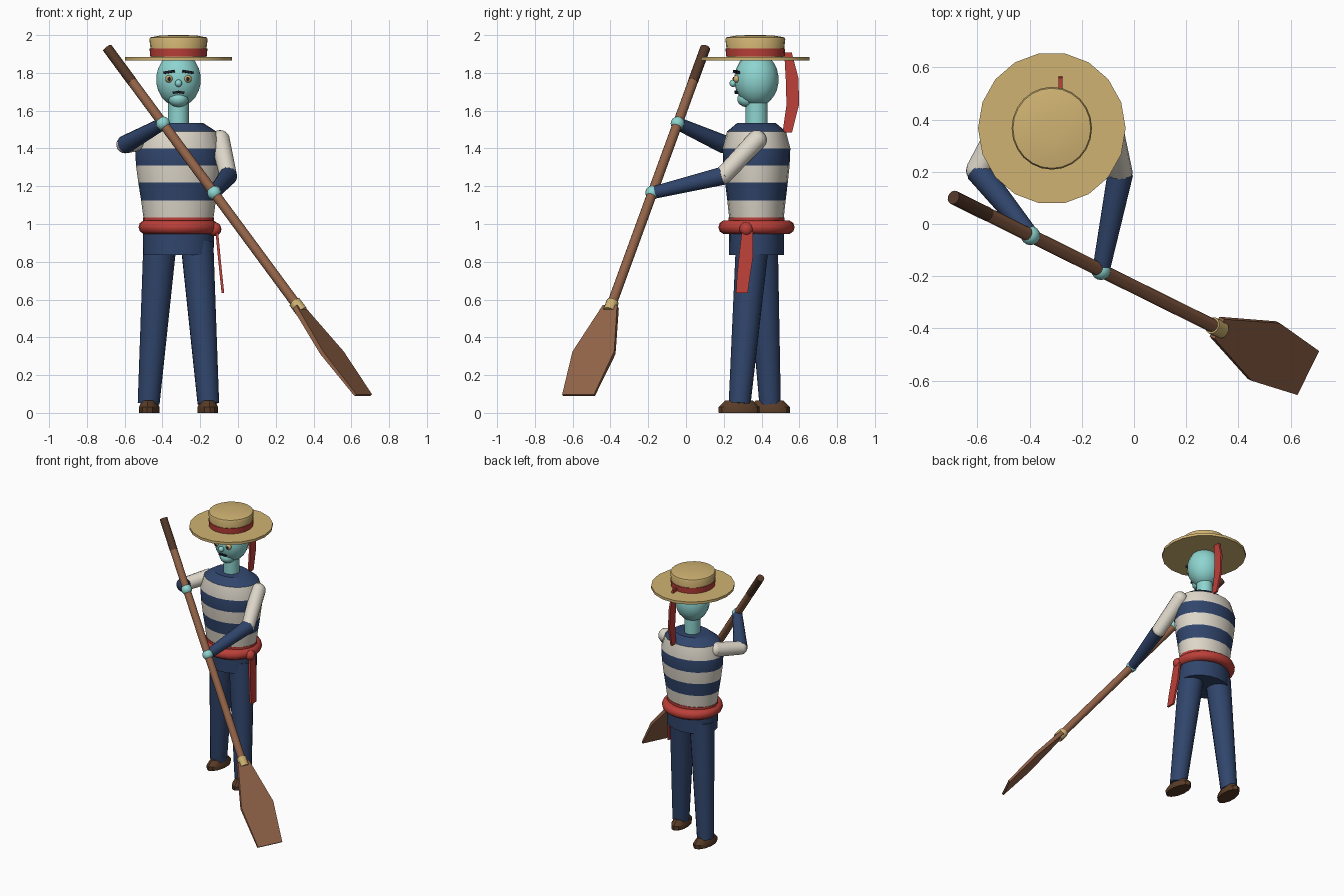
import bpy, bmesh, math
from mathutils import Vector, Matrix

if "Cube" in bpy.data.objects:
    bpy.data.objects.remove(bpy.data.objects["Cube"], do_unlink=True)


def material(name, rgb):
    m = bpy.data.materials.new(name)
    m.use_nodes = True
    m.diffuse_color = (*rgb, 1)
    m.node_tree.nodes["Principled BSDF"].inputs["Base Color"].default_value = (*rgb, 1)
    return m


SKIN = material("pale turquoise", (0.27, 0.66, 0.63))
NAVY = material("navy", (0.03, 0.06, 0.15))
WHITE = material("off white", (0.73, 0.68, 0.59))
RED = material("red", (0.50, 0.05, 0.04))
STRAW = material("straw", (0.63, 0.45, 0.17))
WOOD = material("oar wood", (0.29, 0.125, 0.065))
GRIP = material("dark wood", (0.09, 0.04, 0.022))
LEATHER = material("shoe leather", (0.10, 0.045, 0.02))
INK = material("near black", (0.012, 0.012, 0.02))

CX, CY = -0.315, 0.373   # body axis


def finish(name, bm, *mats, rule=None, angle=35):
    bmesh.ops.recalc_face_normals(bm, faces=bm.faces)
    me = bpy.data.meshes.new(name)
    if rule:
        for f in bm.faces:
            f.material_index = rule(f.calc_center_median())
    bm.to_mesh(me)
    bm.free()
    for m in mats:
        me.materials.append(m)
    ob = bpy.data.objects.new(name, me)
    bpy.context.collection.objects.link(ob)
    bpy.ops.object.select_all(action='DESELECT')
    ob.select_set(True)
    bpy.context.view_layer.objects.active = ob
    bpy.ops.object.shade_smooth_by_angle(angle=math.radians(angle))
    return ob


def loft(name, rings, *mats, **kw):
    """Skin a list of equal closed rings and cap both ends."""
    bm = bmesh.new()
    loops = [[bm.verts.new(p) for p in ring] for ring in rings]
    n = len(loops[0])
    for a, b in zip(loops, loops[1:]):
        for i in range(n):
            j = (i + 1) % n
            bm.faces.new((a[i], a[j], b[j], b[i]))
    bm.faces.new(loops[0])
    bm.faces.new(loops[-1])
    return finish(name, bm, *mats, **kw)


def lathe(name, profile, x, y, ratio, *mats, segs=20, turn=0, **kw):
    """Elliptical turned shape from (x radius, z) points."""
    rot = Matrix.Rotation(turn, 3, 'Z')
    rings = []
    for r, z in profile:
        angles = [math.tau * i / segs for i in range(segs)]
        rings.append([Vector((x, y, z)) + rot @ Vector((r * math.cos(a), r * ratio * math.sin(a), 0))
                      for a in angles])
    return loft(name, rings, *mats, **kw)


def limb(name, a, b, ra, rb, mat, segs=14):
    a, b = Vector(a), Vector(b)
    q = (b - a).to_track_quat('Z', 'Y')
    angles = [math.tau * i / segs for i in range(segs)]
    rings = [[p + q @ Vector((r * math.cos(t), r * math.sin(t), 0)) for t in angles]
             for p, r in ((a, ra), (b, rb))]
    return loft(name, rings, mat)


def ball(name, c, r, mat, scale=(1, 1, 1), segs=16):
    bm = bmesh.new()
    bmesh.ops.create_uvsphere(bm, u_segments=segs, v_segments=segs * 5 // 8, radius=r)
    bmesh.ops.transform(bm, matrix=Matrix.Translation(c) @ Matrix.Diagonal((*scale, 1)), verts=bm.verts)
    return finish(name, bm, mat)


def box(name, c, size, mat, tilt=0, yaw=0):
    bm = bmesh.new()
    bmesh.ops.create_cube(bm, size=1)
    m = (Matrix.Translation(c) @ Matrix.Rotation(yaw, 4, 'Z') @ Matrix.Rotation(tilt, 4, 'Y')
         @ Matrix.Diagonal((*size, 1)))
    bmesh.ops.transform(bm, matrix=m, verts=bm.verts)
    return finish(name, bm, mat)


def ribbon(name, path, mat, thick=0.014):
    """Strip from (x, y, z, width along y) stations."""
    h = thick / 2
    rings = [[(x - h, y - w / 2, z), (x + h, y - w / 2, z), (x + h, y + w / 2, z), (x - h, y + w / 2, z)]
             for x, y, z, w in path]
    return loft(name, rings, mat)


# Striped jersey
lathe("jersey", [(0.18, 1.0), (0.185, 1.03), (0.198, 1.125), (0.213, 1.22), (0.225, 1.31),
                 (0.23, 1.40), (0.20, 1.49), (0.13, 1.535)], CX, CY, 0.78, WHITE, NAVY,
      rule=lambda c: 1 if c.z > 1.49 or 1.31 < c.z < 1.40 or 1.125 < c.z < 1.22 else 0)

# Trousers and shoes
lathe("hips", [(0.186, 0.835), (0.188, 0.97)], CX, CY, 0.78, NAVY)
for side, s, top_y, foot_y in (("right", -1, 0.40, 0.445), ("left", 1, 0.352, 0.284)):
    limb(side + "_leg", (CX + s * 0.098, top_y, 0.90), (CX + s * 0.158, foot_y, 0.05), 0.088, 0.058, NAVY)
    lathe(side + "_shoe", [(0.054, 0), (0.055, 0.03), (0.036, 0.066)],
          CX + s * 0.155, foot_y - 0.003, 2.0, LEATHER, segs=12, turn=s * 0.1)

# Waist sash with knot and hanging end
lathe("sash_band", [(0.188, 0.96), (0.188, 1.035)], CX, CY, 0.79, RED)
bm = bmesh.new()
sections = []
for i in range(24):
    a = math.tau * i / 24
    radii = [(math.cos(t), math.sin(t)) for t in (math.tau * k / 10 for k in range(10))]
    sections.append([bm.verts.new((CX + (0.175 + 0.037 * u) * math.cos(a),
                                   CY + (0.165 + 0.037 * u) * math.sin(a), 0.983 + 0.037 * v)) for u, v in radii])
for i in range(24):
    a, b = sections[i], sections[(i + 1) % 24]
    for k in range(10):
        bm.faces.new((a[k], a[k - 1], b[k - 1], b[k]))
finish("sash_roll", bm, RED, angle=45)
ball("sash_knot", (-0.125, 0.32, 0.973), 0.037, RED)
ribbon("sash_end", [(-0.112, 0.325, 0.96, 0.06), (-0.10, 0.318, 0.83, 0.075),
                    (-0.09, 0.305, 0.73, 0.07), (-0.08, 0.296, 0.635, 0.062)], RED)

# Neck and head
lathe("neck", [(0.056, 1.50), (0.056, 1.68)], CX, CY, 1.05, SKIN, segs=14)
ball("head", (CX, CY, 1.765), 0.12, SKIN, (1, 0.98, 1.19), 18)
ball("chin", (CX, 0.325, 1.662), 0.055, SKIN, (1, 1, 0.8), 12)
ball("nose", (CX, 0.25, 1.745), 0.02, SKIN, segs=10)
for side, s in (("right", -1), ("left", 1)):
    ball(side + "_eye", (CX + s * 0.05, 0.268, 1.768), 0.02, STRAW, (1, 0.9, 1), 12)
    ball(side + "_pupil", (CX + s * 0.05, 0.252, 1.768), 0.01, INK, (1, 0.5, 1), 10)
    box(side + "_brow", (CX + s * 0.05, 0.267, 1.805), (0.058, 0.02, 0.013), INK, s * 0.15, s * 0.35)
    box(side + "_lip", (CX + s * 0.014, 0.266, 1.697), (0.032, 0.016, 0.012), INK, s * 0.18, s * 0.15)

# Straw hat
lathe("hat_brim", [(0.283, 1.866), (0.283, 1.885)], CX, 0.367, 1.03, STRAW, segs=18)
lathe("hat_crown", [(0.143, 1.88), (0.154, 1.978), (0.149, 1.988), (0.10, 1.997), (0.04, 2.0)],
      CX, 0.367, 1.03, STRAW, segs=24)
lathe("hat_band", [(0.15, 1.886), (0.153, 1.928)], CX, 0.367, 1.03, RED, segs=24)
ribbon("hat_ribbon", [(-0.282, 0.54, 1.907, 0.04), (-0.28, 0.562, 1.77, 0.068), (-0.275, 0.565, 1.63, 0.066),
                      (-0.27, 0.536, 1.485, 0.05)], RED)

# Oar: points along the shaft, 0 at the handle and 1 at the collar
START, SPAN = Vector((-0.692, 0.102, 1.932)), Vector((1.01, -0.50, -1.37))


def along(t):
    return START + SPAN * t


limb("oar_grip", along(0), along(0.13), 0.027, 0.027, GRIP)
limb("oar_shaft", along(0.13), along(1.0), 0.026, 0.026, WOOD)
limb("oar_collar", along(0.982), along(1.018), 0.033, 0.033, STRAW)
across = Vector((0.443, 0.896, 0))
face = SPAN.cross(across).normalized()
stations = []
for t, half, thick in ((1.0, 0.042, 0.014), (1.178, 0.123, 0.011), (1.342, 0.094, 0.007)):
    c = along(t)
    stations.append([c + across * half * u + face * thick * v for u, v in ((-1, -1), (1, -1), (1, 1), (-1, 1))])
loft("oar_blade", stations, WOOD)

# Arms reaching to the oar
for side, shoulder, elbow, hold in (("right", (-0.505, 0.37, 1.445), (-0.598, 0.205, 1.42), 0.292),
                                    ("left", (-0.095, 0.375, 1.445), (-0.052, 0.195, 1.255), 0.56)):
    hand = along(hold)
    ball(side + "_shoulder", shoulder, 0.052, WHITE)
    limb(side + "_upper_arm", shoulder, elbow, 0.052, 0.047, WHITE)
    ball(side + "_elbow", elbow, 0.046, WHITE)
    limb(side + "_forearm", elbow, Vector(elbow).lerp(hand, 0.95), 0.049, 0.034, NAVY)
    ball(side + "_hand", hand, 0.037, SKIN)
